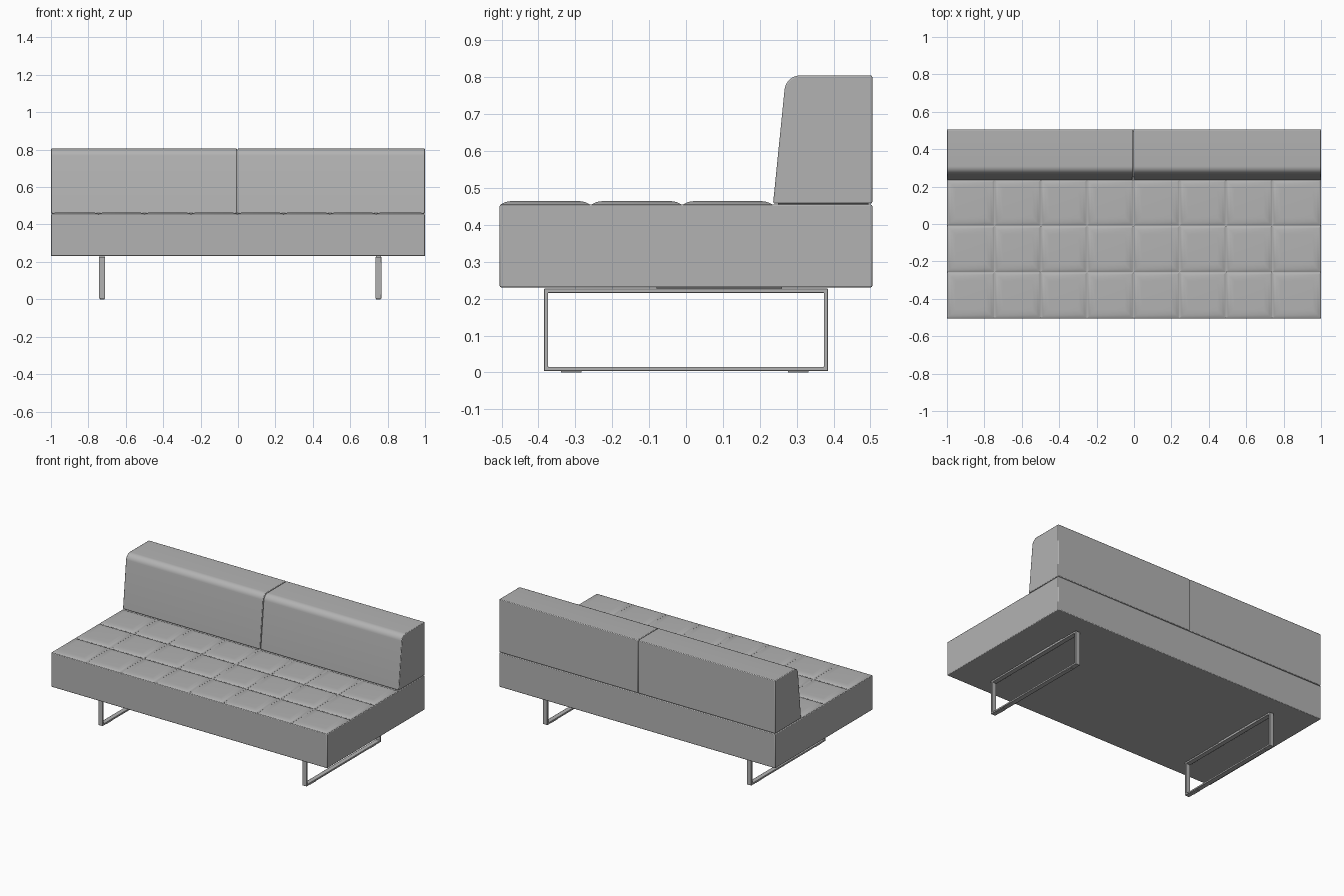
import bpy, bmesh, math
from mathutils import Vector

old = bpy.data.objects.get("Cube")
if old:
    bpy.data.objects.remove(old, do_unlink=True)

grey = bpy.data.materials.new("plain grey")
grey.use_nodes = True
COLOUR = (0.45, 0.45, 0.45, 1)
grey.diffuse_color = COLOUR
grey.node_tree.nodes["Principled BSDF"].inputs["Base Color"].default_value = COLOUR


def finish(bm, name, bevel=0, segments=2):
    """Turn a bmesh into a shaded object with softened edges."""
    bmesh.ops.recalc_face_normals(bm, faces=bm.faces[:])
    mesh = bpy.data.meshes.new(name)
    bm.to_mesh(mesh)
    bm.free()
    mesh.materials.append(grey)
    obj = bpy.data.objects.new(name, mesh)
    bpy.context.collection.objects.link(obj)
    if bevel:
        mod = obj.modifiers.new("soft edges", "BEVEL")
        mod.width, mod.segments = bevel, segments
        mod.limit_method, mod.angle_limit = "ANGLE", math.radians(40)
    bpy.ops.object.select_all(action="DESELECT")
    obj.select_set(True)
    bpy.context.view_layer.objects.active = obj
    bpy.ops.object.shade_smooth_by_angle(angle=math.radians(35))
    return obj


def add_box(bm, low, high):
    """Add a box between two opposite corners."""
    low, high = Vector(low), Vector(high)
    verts = bmesh.ops.create_cube(bm, size=1)["verts"]
    for v in verts:
        v.co = (low + high) / 2 + v.co * (high - low)


def box(name, low, high, bevel=0):
    bm = bmesh.new()
    add_box(bm, low, high)
    return finish(bm, name, bevel)


def extrude_x(name, profile, x0, x1, bevel):
    """Extrude a (y, z) outline along x."""
    bm = bmesh.new()
    face = bm.faces.new([bm.verts.new((x0, y, z)) for y, z in profile])
    ext = bmesh.ops.extrude_face_region(bm, geom=[face])["geom"]
    moved = [g for g in ext if isinstance(g, bmesh.types.BMVert)]
    bmesh.ops.translate(bm, verts=moved, vec=(x1 - x0, 0, 0))
    return finish(bm, name, bevel)


HALF_Y, SEAT_Z, SEAM_X = 0.505, 0.455, -0.004

# Seat base
box("seat_base", (-1, -HALF_Y, 0.231), (1, HALF_Y, SEAT_Z), 0.004)

# Tufted seat pads: stacked inset rings give each pad a domed border
xs = [-1] + [SEAM_X + 0.2475 * k for k in range(-3, 4)] + [1]
ys = [-HALF_Y, -0.258, -0.010, 0.236]
bm = bmesh.new()
for x0, x1 in zip(xs, xs[1:]):
    for y0, y1 in zip(ys, ys[1:]):
        rings = []
        for inset, z in ((0.002, SEAT_Z - 0.002), (0.002, 0.4555),
                         (0.013, 0.4610), (0.024, 0.4640), (0.045, 0.4648)):
            a, b, c, d = x0 + inset, x1 - inset, y0 + inset, y1 - inset
            rings.append([bm.verts.new((x, y, z))
                          for x, y in ((a, c), (b, c), (b, d), (a, d))])
        for low, high in zip(rings, rings[1:]):
            for i in range(4):
                j = (i + 1) % 4
                bm.faces.new((low[i], low[j], high[j], high[i]))
        bm.faces.new(rings[-1])
finish(bm, "seat_pads")

# Two back cushions with a leaning front and rounded top edge
top, r = 0.805, 0.042
arc = [(0.309 + r * math.cos(a), top - r + r * math.sin(a))
       for a in (math.radians(173 - 83 * i / 8) for i in range(9))]
profile = [(0.236, 0.458)] + arc + [(HALF_Y, top), (HALF_Y, 0.458)]
extrude_x("back_cushion_right", profile, -1, SEAM_X - 0.0015, 0.004)
extrude_x("back_cushion_left", profile, SEAM_X + 0.0015, 1, 0.004)

# Hidden strip that joins the back cushions to the base
box("back_cushion_mount", (-0.99, 0.25, 0.45), (0.99, 0.495, 0.465))

# Sled legs: rectangular flat-bar loops with mounting plates and glides
for side, x in (("right", -0.727), ("left", 0.751)):
    bm = bmesh.new()
    loops = []
    for px in (x - 0.016, x + 0.016):
        for t in (0, 0.011):
            y, low, high = 0.385 - t, 0.004 + t, 0.227 - t
            loops.append([bm.verts.new((px, sy, z)) for sy, z in
                          ((-y, low), (y, low), (y, high), (-y, high))])
    for p, q in ((0, 1), (1, 3), (3, 2), (2, 0)):
        for i in range(4):
            j = (i + 1) % 4
            bm.faces.new((loops[p][i], loops[p][j], loops[q][j], loops[q][i]))
    finish(bm, "sled_leg_" + side, 0.002)
    box("leg_mount_" + side, (x - 0.014, -0.08, 0.225), (x + 0.014, 0.26, 0.233))
    for end, y in (("front", -0.311), ("back", 0.304)):
        box(f"glide_{side}_{end}", (x - 0.012, y - 0.028, 0),
            (x + 0.012, y + 0.028, 0.006))
